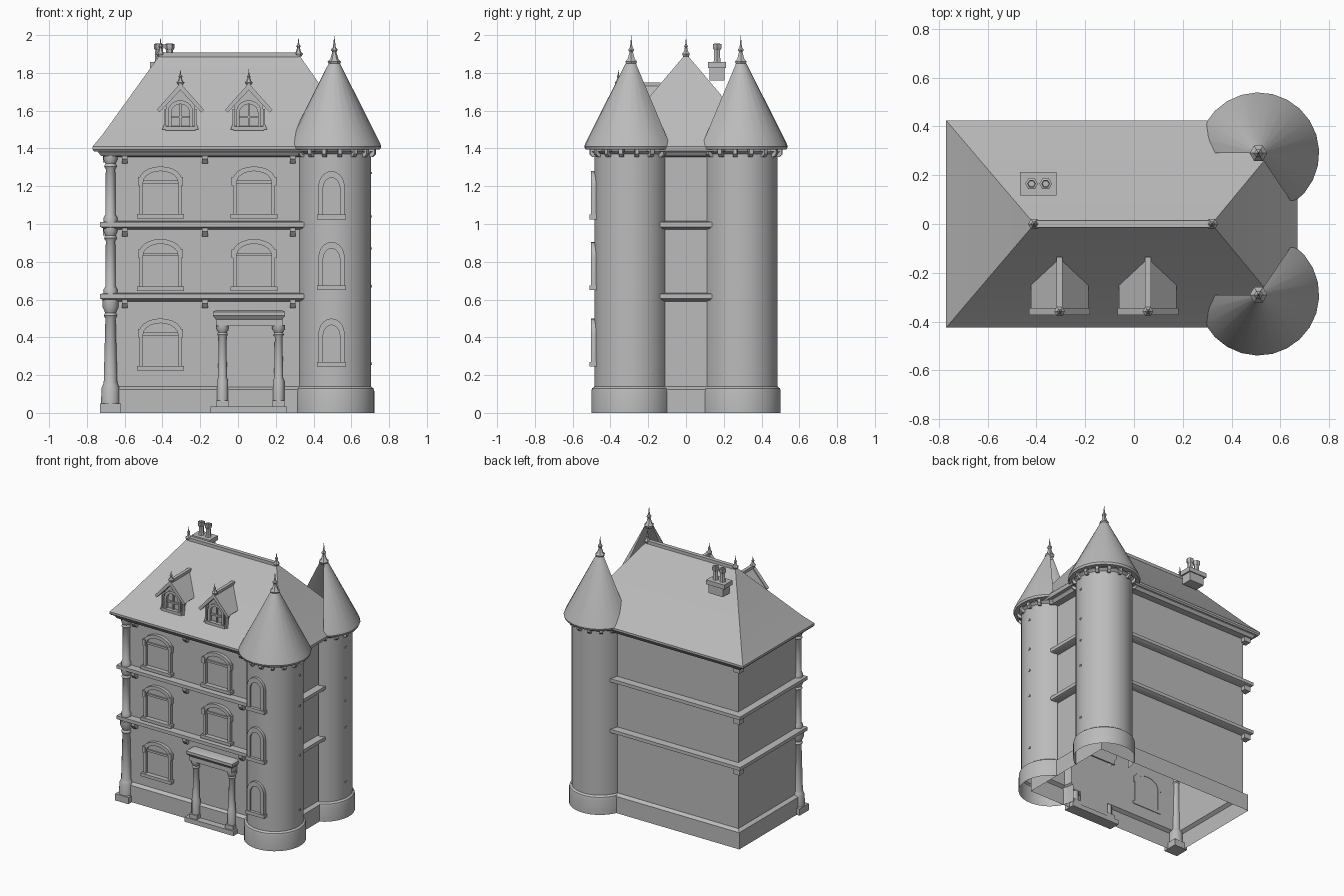
import bpy, bmesh, math

if "Cube" in bpy.data.objects:
    bpy.data.objects.remove(bpy.data.objects["Cube"])

stone = bpy.data.materials.new("plain_grey")
stone.diffuse_color = (0.5, 0.5, 0.5, 1)
stone.use_nodes = True
stone.node_tree.nodes["Principled BSDF"].inputs["Base Color"].default_value = stone.diffuse_color


def finish(name, bm):
    bmesh.ops.remove_doubles(bm, verts=bm.verts, dist=1e-5)
    bmesh.ops.recalc_face_normals(bm, faces=bm.faces)
    me = bpy.data.meshes.new(name)
    bm.to_mesh(me)
    bm.free()
    me.materials.append(stone)
    ob = bpy.data.objects.new(name, me)
    bpy.context.collection.objects.link(ob)
    bpy.ops.object.select_all(action='DESELECT')
    ob.select_set(True)
    bpy.context.view_layer.objects.active = ob
    bpy.ops.object.shade_smooth_by_angle(angle=math.radians(35))
    return ob


def skin(name, rings, close=True, loop=False, caps=(False, False)):
    """Faces between successive rings of points."""
    bm = bmesh.new()
    vs = [[bm.verts.new(p) for p in r] for r in rings]
    n, m = len(rings[0]), len(rings)
    for i in range(m if loop else m - 1):
        a, b = vs[i], vs[(i + 1) % m]
        for j in range(n if close else n - 1):
            k = (j + 1) % n
            bm.faces.new((a[j], a[k], b[k], b[j]))
    if caps[0]:
        bm.faces.new(vs[0])
    if caps[1]:
        bm.faces.new(vs[-1])
    return finish(name, bm)


def revolve(name, profile, x, y, n=16, a0=0, a1=360, flip=1, cap=False):
    full = a1 - a0 == 360
    angs = [math.radians(a0 + (a1 - a0) * i / n) for i in range(n if full else n + 1)]
    rings = [[(x + r * math.cos(a), y + flip * r * math.sin(a), z) for a in angs]
             for r, z in profile]
    return skin(name, rings, close=full, caps=(cap, cap and profile[-1][0] > 0.001))


def prism(name, pts, y0, y1):
    return skin(name, [[(x, y, z) for x, z in pts] for y in (y0, y1)], caps=(True, True))


def box(name, x0, x1, y0, y1, z0, z1):
    return prism(name, [(x0, z0), (x1, z0), (x1, z1), (x0, z1)], y0, y1)


def arch(cx, z0, half, top, rise, n=10):
    pts = [(cx - half, z0)]
    for i in range(n + 1):
        a = math.pi * (1 - i / n)
        pts.append((cx + half * math.cos(a), top - rise + rise * math.sin(a)))
    return pts + [(cx + half, z0)]


def frame(name, outer, inner, y0, y1):
    rings = [[(o[0], y0, o[1]), (o[0], y1, o[1]), (i[0], y1, i[1]), (i[0], y0, i[1])]
             for o, i in zip(outer, inner)]
    return skin(name, rings, loop=True)


def rect(x0, x1, y, z):
    return [(x0, -y, z), (x1, -y, z), (x1, y, z), (x0, y, z)]


# walls with plinth, two belt courses and cornice (open underneath)
prof = [(.025, 0), (.025, .125), (0, .14)]
for z in (.60, .98):
    prof += [(0, z - .01), (.03, z - .005), (.05, z + .005), (.05, z + .03), (0, z + .035)]
prof += [(0, 1.355), (.045, 1.36), (.06, 1.38), (.06, 1.395)]
skin("house_walls", [rect(-.68 - o, .58 + o, .35 + o, z) for o, z in prof])

# hipped roof with slight flare and ridge roll
rings = [rect(-.77 + .36 * t, .67 - .35 * t, max(.425 * (1 - t), .002), z)
         for t, z in ((.02, 1.385), (0, 1.395), (0, 1.41), (.15, 1.475), (1, 1.90))]
skin("main_roof", rings, caps=(True, True))
prism("ridge_roll", [(-.41, 1.885), (.32, 1.885), (.32, 1.908), (-.41, 1.908)], -.015, .015)


def finial(name, x, y, z, h, w):
    p = [(.7, -.08), (1, .06), (.6, .16), (.3, .4), (.5, .48), (.2, .58), (0, 1)]
    revolve(name, [(r * w, z + t * h) for r, t in p], x, y, 6)


for x in (-.41, .32):
    finial("ridge_finial", x, 0, 1.895, .095, .024)

# round corner towers, open towards the house
for s in (1, -1):
    cy = -.29 * s
    revolve("tower_shaft", [(.212, 0), (.212, .115), (.208, .13), (.195, .14), (.195, 1.37),
                            (.215, 1.385)], .51, cy, 20, 180, 426, s)
    revolve("tower_roof", [(.205, 1.395), (.243, 1.395), (.249, 1.41), (.242, 1.43),
                           (.03, 1.85)], .51, cy, 16, 180, 416, s)
    finial("tower_finial", .51, cy, 1.85, .15, .036)
    # corbels below the tower roof
    for i in range(11):
        a = math.radians(188 + 22.5 * i)
        c, d = math.cos(a), s * math.sin(a)
        rr = [[(.51 + r * c - w * d, cy + r * d + w * c, z)
               for r, w in ((.185, -.011), (.185, .011), (q, .011), (q, -.011))]
              for z, q in ((1.355, .208), (1.37, .222), (1.40, .222))]
        skin("tower_corbel", rr, caps=(True, True))
    # small studs on the side
    for z in (.26, .67, .87, 1.04, 1.27):
        box("tower_stud", .695, .709, cy + .01 * s, cy + .025 * s, z - .006, z + .006)

# tower windows
for z in (.25, .655, 1.03):
    frame("tower_window_frame", arch(.495, z, .07, z + .25, .085),
          arch(.495, z + .01, .045, z + .215, .06), -.455, -.502)
    prism("tower_window_pane", arch(.495, z + .01, .047, z + .217, .06), -.46, -.488)
    box("tower_window_sill", .418, .572, -.51, -.45, z - .005, z + .02)

# front windows
for x, z in ((-.41, .23), (-.41, .65), (.085, .65), (-.41, 1.035), (.085, 1.035)):
    frame("window_frame", arch(x, z, .112, z + .27, .07),
          arch(x, z + .01, .092, z + .245, .06), -.345, -.375)
    # shoulder blocks at the spring of the arch
    for s in (-1, 1):
        e, f = x + s * .12, x + s * .096
        box("window_shoulder", min(e, f), max(e, f), -.38, -.345, z + .17, z + .215)
    prism("window_pane", arch(x, z + .01, .094, z + .247, .06), -.348, -.354)
    box("window_transom", x - .093, x + .093, -.365, -.35, z + .18, z + .195)
    box("window_sill", x - .125, x + .125, -.39, -.345, z - .005, z + .018)

# corbels below belts and eaves
for z in (.60, .98, 1.365):
    for x in (-.60, -.175, .29):
        prof = [(-.345, z), (-.39, z), (-.39, z - .02), (-.37, z - .045), (-.345, z - .045)]
        skin("wall_corbel", [[(x + d, y, h) for y, h in prof] for d in (-.015, .015)],
             caps=(True, True))
    box("back_corner_corbel", -.715, -.665, .335, .385, z - .04, z)

# stacked corner columns
box("column_plinth", -.73, -.62, -.415, -.305, 0, .05)
revolve("lower_column", [(.05, .04), (.048, .13), (.04, .15), (.036, .16), (.027, .50), (.036, .515),
                         (.028, .53), (.042, .56), (.042, .60)], -.675, -.36, 12)
for z in (.63, 1.01):
    revolve("upper_column", [(.036, z), (.036, z + .025), (.027, z + .04), (.025, z + .28),
                             (.034, z + .295), (.027, z + .31), (.036, z + .33), (.036, z + .36)],
            -.675, -.36, 12)

# entrance with step, columns and entablature
box("door_step", -.145, .26, -.425, -.34, 0, .035)
box("door", -.055, .185, -.354, -.347, .035, .44)
for x in (-.082, .215):
    box("door_column_base", x - .032, x + .032, -.415, -.345, .035, .065)
    revolve("door_column", [(.03, .06), (.03, .17), (.024, .185), (.02, .40), (.028, .415),
                            (.022, .425), (.034, .445), (.034, .465)], x, -.38, 12)
box("door_entablature", -.115, .235, -.41, -.34, .46, .50)
ent = [(.0, .495), (.015, .515), (.015, .535), (-.005, .545)]
skin("door_cornice", [[(-.118 - o, -.41 - o, z), (.235 + o, -.41 - o, z),
                       (.235 + o, -.34, z), (-.118 - o, -.34, z)] for o, z in ent],
     caps=(True, True))

# dormers
for x in (-.305, .057):
    def chevron(w, low, top, t):
        return [(x - w, low), (x, top), (x + w, low), (x + w - t * .6, low - t * .6),
                (x, top - t * 1.5), (x - w + t * .6, low - t * .6)]
    prism("dormer_roof", chevron(.118, 1.605, 1.735, .016), -.36, -.12)
    prism("dormer_bargeboard", chevron(.125, 1.605, 1.745, .024), -.372, -.345)
    prism("dormer_body", [(x - .075, 1.47), (x + .075, 1.47), (x + .075, 1.64),
                          (x, 1.715), (x - .075, 1.64)], -.325, -.15)
    frame("dormer_window_frame", arch(x, 1.505, .066, 1.655, .06),
          arch(x, 1.515, .048, 1.635, .045), -.32, -.347)
    box("dormer_mullion", x - .005, x + .005, -.337, -.32, 1.51, 1.64)
    box("dormer_transom", x - .05, x + .05, -.337, -.32, 1.56, 1.572)
    box("dormer_sill", x - .08, x + .08, -.355, -.3, 1.495, 1.515)
    for s in (-1, 1):
        prism("dormer_bracket", [(x + s * .075, 1.50), (x + s * .097, 1.50),
                                 (x + s * .085, 1.53), (x + s * .085, 1.61),
                                 (x + s * .075, 1.61)], -.35, -.315)
    box("dormer_ridge", x - .012, x + .012, -.365, -.135, 1.73, 1.75)
    finial("dormer_finial", x, -.358, 1.745, .075, .022)

# chimney with two pots
box("chimney_stack", -.45, -.33, .125, .205, 1.76, 1.83)
box("chimney_cap", -.467, -.317, .117, .213, 1.825, 1.858)
for x in (-.42, -.362):
    revolve("chimney_pot", [(.024, 1.85), (.019, 1.87), (.018, 1.92), (.026, 1.93),
                            (.026, 1.952), (.016, 1.955), (.014, 1.93)], x, .165, 6, cap=True)
